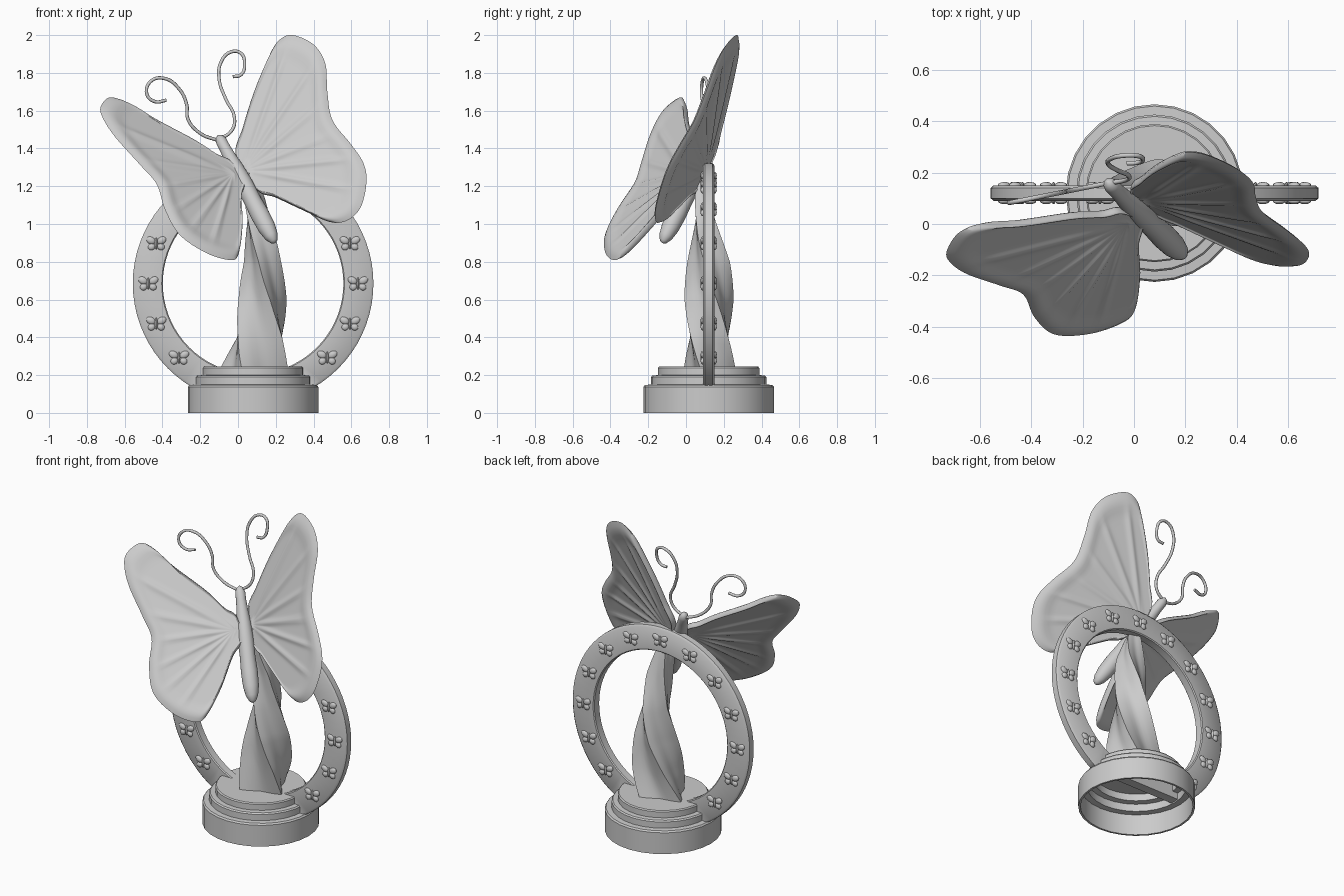
import bpy, bmesh, math
from mathutils import Vector, Matrix

if "Cube" in bpy.data.objects:
    bpy.data.objects.remove(bpy.data.objects["Cube"])

CX, CY = 0.08, 0.12      # axis of pedestal and ring
RING_Z = 0.685


def make_object(name, bm, angle=40):
    bmesh.ops.recalc_face_normals(bm, faces=bm.faces[:])
    mesh = bpy.data.meshes.new(name)
    bm.to_mesh(mesh)
    bm.free()
    ob = bpy.data.objects.new(name, mesh)
    bpy.context.collection.objects.link(ob)
    bpy.ops.object.select_all(action='DESELECT')
    ob.select_set(True)
    bpy.context.view_layer.objects.active = ob
    bpy.ops.object.shade_smooth_by_angle(angle=math.radians(angle))
    return ob


def skin(bm, rings, wrap=False):
    """Join successive closed loops of vertices with quads."""
    pairs = list(zip(rings, rings[1:]))
    if wrap:
        pairs.append((rings[-1], rings[0]))
    for a, b in pairs:
        n = len(a)
        for i in range(n):
            j = (i + 1) % n
            bm.faces.new((a[i], a[j], b[j], b[i]))


def lathe(bm, profile, segs, wrap=False):
    rings = []
    for r, z in profile:
        rings.append([bm.verts.new((r * math.cos(2 * math.pi * i / segs),
                                    r * math.sin(2 * math.pi * i / segs), z))
                      for i in range(segs)])
    skin(bm, rings, wrap)
    return rings


def smooth_loop(pts, steps):
    """Closed Catmull-Rom curve through the points."""
    pts = [Vector(p) for p in pts]
    n, out = len(pts), []
    for i in range(n):
        a, b, c, d = (pts[(i + k) % n] for k in (-1, 0, 1, 2))
        for s in range(steps):
            t = s / steps
            out.append(0.5 * (2 * b + (c - a) * t + (2 * a - 5 * b + 4 * c - d) * t ** 2
                              + (3 * b - a - 3 * c + d) * t ** 3))
    return out


def lerp_table(table, z):
    for a, b in zip(table, table[1:]):
        if z <= b[0]:
            t = (z - a[0]) / (b[0] - a[0])
            return [p + (q - p) * t for p, q in zip(a[1:], b[1:])]
    return table[-1][1:]


# Hollow stepped pedestal
bm = bmesh.new()
outer = [(0.345, 0), (0.345, 0.138), (0.338, 0.148), (0.305, 0.150), (0.305, 0.190),
         (0.298, 0.198), (0.268, 0.200), (0.268, 0.238), (0.262, 0.245)]
inner = [(0.255, 0.232), (0.255, 0.187), (0.293, 0.185), (0.293, 0.137), (0.332, 0.135), (0.332, 0)]
rings = lathe(bm, outer, 28)
bm.faces.new(rings[-1])
under = lathe(bm, inner, 28)
bm.faces.new(under[0])
skin(bm, [under[-1], rings[0]])
bmesh.ops.translate(bm, verts=bm.verts[:], vec=(CX, CY, 0))
make_object("pedestal", bm, 30)

# Upright ring, cut off level where it sits in the pedestal
bm = bmesh.new()
lathe(bm, [(0.478, -0.024), (0.484, -0.03), (0.625, -0.03), (0.637, -0.02),
           (0.637, 0.02), (0.625, 0.03), (0.484, 0.03), (0.478, 0.024)], 72, wrap=True)
bm.transform(Matrix.Translation((CX, CY, RING_Z)) @ Matrix.Rotation(math.pi / 2, 4, 'X'))
bmesh.ops.bisect_plane(bm, geom=bm.verts[:] + bm.edges[:] + bm.faces[:],
                       plane_co=(0, 0, 0.145), plane_no=(0, 0, -1), clear_outer=True)
bmesh.ops.holes_fill(bm, edges=[e for e in bm.edges if e.is_boundary])
make_object("ring", bm)

# Small butterfly reliefs on both faces of the ring
bm = bmesh.new()
lobes = [(0, 0, 0.007, 0.032, 0)]
for s in (-1, 1):
    lobes += [(s * 0.029, 0.016, 0.026, 0.019, s * 0.5), (s * 0.025, -0.018, 0.020, 0.018, -s * 0.6)]
for x, z, rx, rz, rot in lobes:
    m = (Matrix.Translation((x, 0, z)) @ Matrix.Rotation(-rot, 4, 'Y')
         @ Matrix.Diagonal((rx, 0.012, rz, 1)))
    bmesh.ops.create_uvsphere(bm, u_segments=14, v_segments=8, radius=1, matrix=m)
relief = make_object("ring_relief", bm)
for k in range(13):
    a = math.radians(-45 + 22.5 * k)
    for side in (-1, 1):
        ob = relief if (k == 0 and side == -1) else relief.copy()
        if ob is not relief:
            bpy.context.collection.objects.link(ob)
        ob.location = (CX + 0.555 * math.cos(a), CY + side * 0.031, RING_Z + 0.555 * math.sin(a))

# Twisted tapering stem: z, centre x, centre y, half-width x, half-width y
stem = [(0.235, 0.085, 0.125, 0.190, 0.145), (0.40, 0.115, 0.123, 0.165, 0.140),
        (0.60, 0.130, 0.122, 0.133, 0.136), (0.80, 0.130, 0.120, 0.100, 0.115),
        (1.00, 0.115, 0.105, 0.088, 0.075), (1.15, 0.085, 0.090, 0.060, 0.048),
        (1.27, 0.055, 0.080, 0.012, 0.012)]
bm = bmesh.new()
rings = []
for i in range(41):
    z = 0.235 + 1.035 * i / 40
    cx, cy, rx, ry = lerp_table(stem, z)
    twist = math.radians(-20 - 150 * i / 40)
    ring = []
    for k in range(32):
        t = 2 * math.pi * k / 32
        r = 1 - 0.36 * abs(math.sin(2 * t))
        ring.append(bm.verts.new((cx + rx * r * math.cos(t + twist),
                                  cy + ry * r * math.sin(t + twist), z)))
    rings.append(ring)
skin(bm, rings)
bm.faces.new(rings[0])
bm.faces.new(rings[-1])
make_object("twisted_stem", bm, 32)

# Slender body leaning from head to tail
head, tail = Vector((-0.105, 0.165, 1.47)), Vector((0.195, -0.125, 0.90))
axis = tail - head
bm = bmesh.new()
body = [(0.003, 0), (0.022, 0.02), (0.030, 0.06), (0.030, 0.12), (0.034, 0.2), (0.043, 0.32), (0.048, 0.45),
        (0.046, 0.6), (0.050, 0.74), (0.047, 0.86), (0.036, 0.94), (0.020, 0.985), (0.003, 1)]
rings = lathe(bm, [(r, t * axis.length) for r, t in body], 24)
bm.faces.new(rings[0])
bm.faces.new(rings[-1])
bm.transform(Matrix.Translation(head) @ axis.to_track_quat('Z', 'Y').to_matrix().to_4x4())
make_object("body", bm, 60)


# Wings: front outline (x, z) laid on a sloping plane, with rim and radiating veins
def wing(name, outline, root, plane, veins):
    a, b, c = plane

    def on_plane(p):
        return Vector((p[0], a + b * p[0] + c * p[1], p[1]))
    normal = Vector((b, -1, c)).normalized()
    loop = [on_plane(p) for p in smooth_loop(outline, 8)]
    centre = on_plane(root)
    n, steps = len(loop), 22
    angs = [math.radians(v) for v in veins]
    bm = bmesh.new()
    edge = [bm.verts.new(p) for p in loop]
    for side in (1, -1):
        rings = [edge]
        for i in range(1, steps):
            s = (1 - i / steps) ** 0.75 if i > 5 else 1 - 0.037 * i
            ring = []
            for p in loop:
                d = p - centre
                ang = math.atan2(d.z, d.x) % (2 * math.pi)
                gap = min(abs((ang - v + math.pi) % (2 * math.pi) - math.pi) for v in angs)
                h = 0.011 * min(1, (1 - s) / 0.05) ** 0.5
                h += 0.008 * math.exp(-((s - 0.91) / 0.055) ** 2)
                fade = min(1, s / 0.3) * max(0, min(1, (0.92 - s) / 0.15))
                h += 0.009 * fade * math.exp(-(gap * d.length * s / 0.016) ** 2)
                ring.append(bm.verts.new(centre + d * s + normal * h * side))
            rings.append(ring)
        skin(bm, rings)
        tip = bm.verts.new(centre + normal * 0.011 * side)
        for k in range(n):
            bm.faces.new((rings[-1][k], rings[-1][(k + 1) % n], tip))
    make_object(name, bm, 75)


wing("right_wing",
     [(-0.01, 1.36), (0.03, 1.52), (0.09, 1.71), (0.17, 1.90), (0.22, 1.975), (0.29, 2.0), (0.40, 1.95),
      (0.462, 1.85), (0.473, 1.70), (0.50, 1.55), (0.60, 1.42), (0.665, 1.32), (0.68, 1.22), (0.65, 1.09),
      (0.58, 1.02), (0.49, 1.01), (0.35, 1.07), (0.20, 1.14), (0.10, 1.18)],
     (0.03, 1.28), (-0.336, -0.306, 0.345), (-10, 6, 22, 40, 56, 70))
wing("left_wing",
     [(-0.05, 1.33), (-0.13, 1.37), (-0.255, 1.45), (-0.47, 1.565), (-0.60, 1.645), (-0.68, 1.67),
      (-0.727, 1.62), (-0.715, 1.56), (-0.65, 1.46), (-0.52, 1.315), (-0.43, 1.21), (-0.387, 1.077),
      (-0.31, 0.944), (-0.175, 0.85), (-0.05, 0.81), (0.0, 0.833), (0.02, 0.97), (0.015, 1.13), (0.03, 1.22)],
     (-0.03, 1.26), (-1.045, 0.60, 0.85), (158, 172, 190, 212, 233, 254))


# Curled antennae
def antenna(name, pts, depth_at):
    cu = bpy.data.curves.new(name, 'CURVE')
    cu.dimensions = '3D'
    cu.bevel_depth, cu.bevel_resolution, cu.resolution_u = 0.009, 2, 6
    cu.use_fill_caps = True
    sp = cu.splines.new('BEZIER')
    sp.bezier_points.add(len(pts) - 1)
    for bp, (x, z) in zip(sp.bezier_points, pts):
        bp.co = (x, depth_at(x, z), z)
        bp.handle_left_type = bp.handle_right_type = 'AUTO'
    bpy.context.collection.objects.link(bpy.data.objects.new(name, cu))


antenna("left_antenna",
        [(-0.10, 1.44), (-0.20, 1.48), (-0.265, 1.555), (-0.272, 1.634), (-0.31, 1.713), (-0.387, 1.77),
         (-0.46, 1.757), (-0.483, 1.69), (-0.44, 1.648), (-0.38, 1.655)],
        lambda x, z: 0.155 + 0.2 * (x + 0.12))
antenna("right_antenna",
        [(-0.11, 1.44), (-0.03, 1.50), (-0.02, 1.57), (-0.064, 1.66), (-0.10, 1.767), (-0.09, 1.857),
         (-0.04, 1.91), (0.014, 1.905), (0.035, 1.846), (0.016, 1.79), (-0.027, 1.78)],
        lambda x, z: 0.16 + 0.23 * (z - 1.45))
